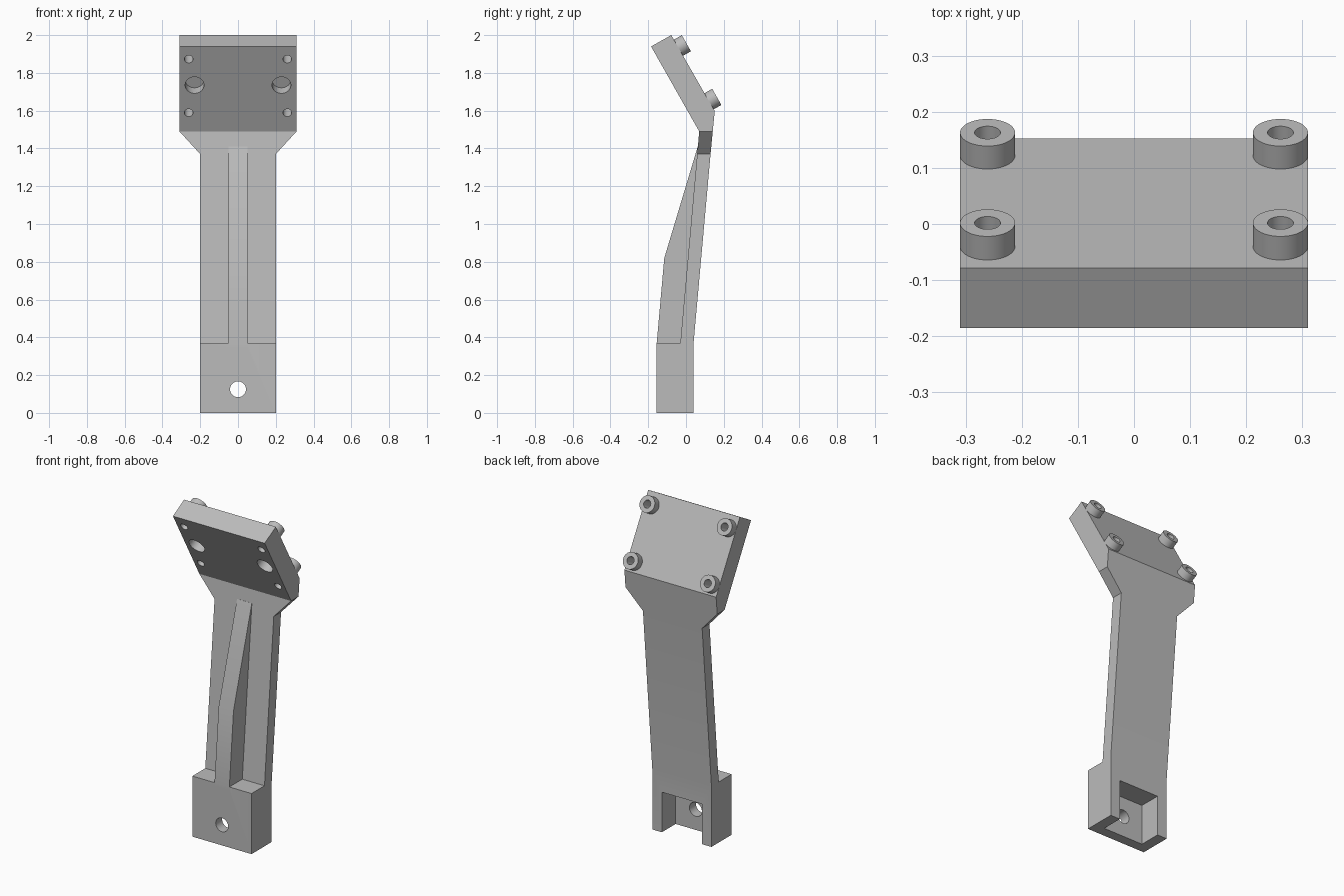
import bpy, bmesh, math
from mathutils import Vector, Matrix

cube = bpy.data.objects.get("Cube")
if cube:
    bpy.data.objects.remove(cube, do_unlink=True)

grey = bpy.data.materials.new("light grey")
grey.use_nodes = True
COLOUR = (0.5, 0.5, 0.5, 1)
grey.diffuse_color = COLOUR
grey.node_tree.nodes["Principled BSDF"].inputs["Base Color"].default_value = COLOUR


def finish(name, bm):
    bmesh.ops.recalc_face_normals(bm, faces=bm.faces)
    mesh = bpy.data.meshes.new(name)
    bm.to_mesh(mesh)
    bm.free()
    mesh.materials.append(grey)
    obj = bpy.data.objects.new(name, mesh)
    bpy.context.collection.objects.link(obj)
    return obj


def prism(name, points, sweep):
    """Extrude a closed polygon along a vector."""
    bm = bmesh.new()
    face = bm.faces.new([bm.verts.new(p) for p in points])
    new = bmesh.ops.extrude_face_region(bm, geom=[face])["geom"]
    bmesh.ops.translate(bm, vec=sweep, verts=[v for v in new if isinstance(v, bmesh.types.BMVert)])
    return finish(name, bm)


def side_prism(name, profile, half):
    return prism(name, [(-half, y, z) for y, z in profile], (2 * half, 0, 0))


def cylinder(name, start, end, radius):
    start, end = Vector(start), Vector(end)
    axis = end - start
    turn = axis.to_track_quat('Z', 'Y').to_matrix().to_4x4()
    bm = bmesh.new()
    bmesh.ops.create_cone(bm, cap_ends=True, segments=48, radius1=radius, radius2=radius,
                          depth=axis.length, matrix=Matrix.Translation((start + end) / 2) @ turn)
    return finish(name, bm)


def combine(obj, tool, operation='DIFFERENCE'):
    """Apply a boolean and discard the tool."""
    mod = obj.modifiers.new("shape", 'BOOLEAN')
    mod.operation, mod.solver, mod.object = operation, 'EXACT', tool
    graph = bpy.context.evaluated_depsgraph_get()
    mesh = bpy.data.meshes.new_from_object(obj.evaluated_get(graph))
    obj.modifiers.clear()
    obj.data = mesh
    bpy.data.objects.remove(tool, do_unlink=True)


def smooth(obj):
    bpy.ops.object.select_all(action='DESELECT')
    obj.select_set(True)
    bpy.context.view_layer.objects.active = obj
    bpy.ops.object.shade_smooth_by_angle(angle=math.radians(25))


# Bracket body: foot block, leaning arm and tilted head plate
body = side_prism("bracket_body", [
    (-0.155, 0), (0.04, 0), (0.04, 0.37), (0.13, 1.37), (0.152, 1.598), (-0.078, 2.0),
    (-0.185, 1.94), (0.07, 1.49), (-0.03, 0.37), (-0.155, 0.37)], 0.31)

# Narrow the arm and foot, leaving flared shoulders
for s in (-1, 1):
    outline = [(0.2, -0.1), (0.2, 1.37), (0.31, 1.49), (0.4, 1.588), (0.4, -0.1)]
    combine(body, prism("side_cutter", [(s * x, -0.5, z) for x, z in outline], (0, 1, 0)))

# Stiffening rib on the front of the arm
rib = side_prism("rib", [(-0.155, 0.35), (-0.155, 0.37), (-0.115, 0.82), (0.062, 1.41),
                         (0.08, 1.41), (0, 0.35)], 0.05)
combine(body, rib, 'UNION')

# Pocket in the foot, open to the back and below, with a bolt hole
combine(body, side_prism("pocket", [(-0.093, -0.1), (0.2, -0.1), (0.2, 0.245), (-0.093, 0.245)], 0.135))
combine(body, cylinder("bolt_hole", (0, -0.3, 0.125), (0, 0, 0.125), 0.042))

# Head plate: through holes, blind holes and raised bosses
tilt = math.radians(29.5)
normal = Vector((0, math.cos(tilt), math.sin(tilt)))
bosses = []
for side, s in (("left", 1), ("right", -1)):
    for level, y, z in (("upper", 0.002, 1.957), ("lower", 0.163, 1.673)):
        tip = Vector((s * 0.261, y, z))
        boss = cylinder(f"{level}_{side}_boss", tip - normal * 0.05, tip, 0.049)
        for part in (boss, body):
            combine(part, cylinder("hole", tip - normal * 0.3, tip + normal * 0.1, 0.023))
        bosses.append(boss)
    mouth = Vector((s * 0.23, -0.069, 1.735))
    combine(body, cylinder("blind_hole", mouth - normal * 0.1, mouth + normal * 0.06, 0.05))

for part in [body] + bosses:
    smooth(part)
